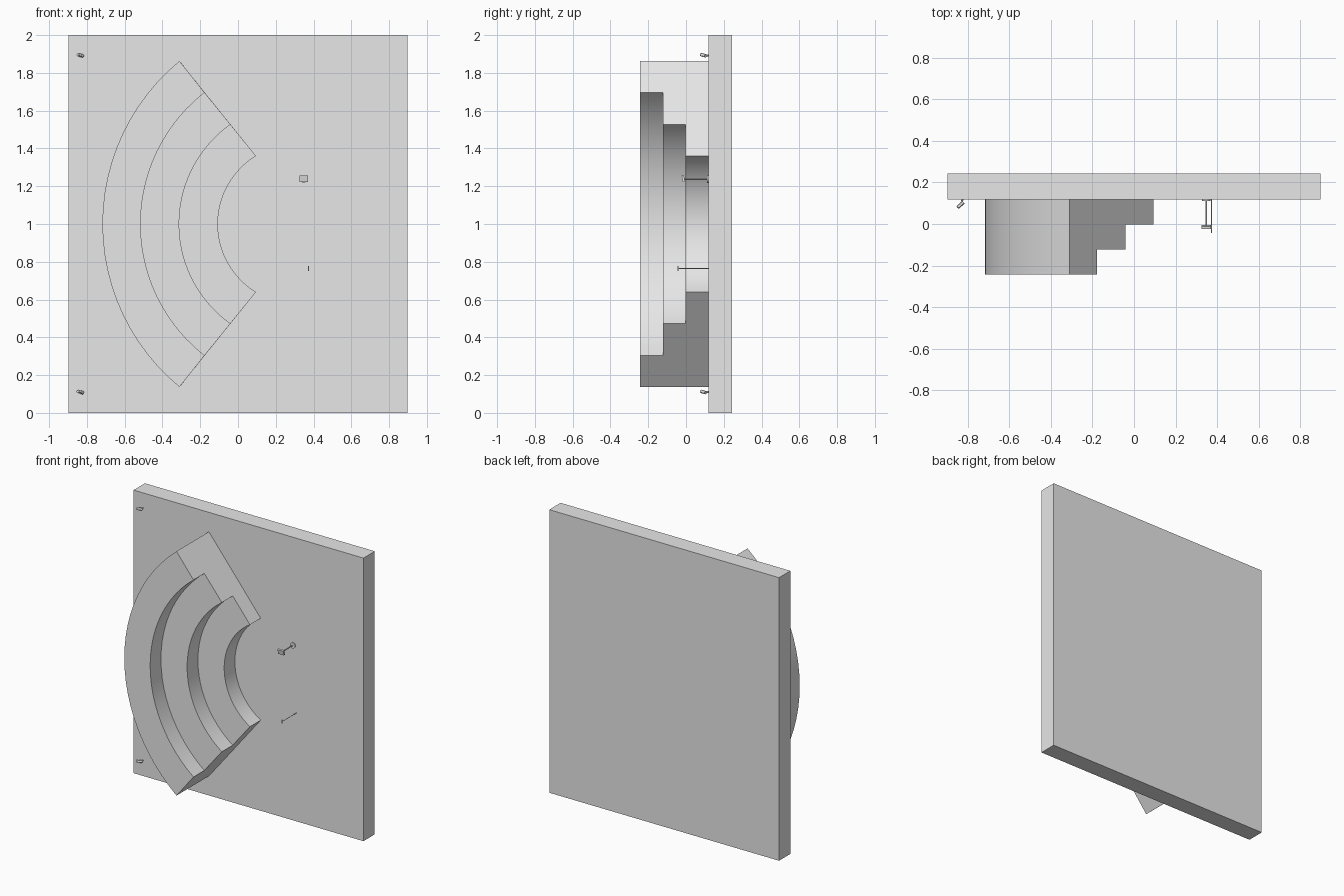
import bpy, bmesh, math
from mathutils import Vector

cube = bpy.data.objects.get("Cube")
if cube:
    bpy.data.objects.remove(cube, do_unlink=True)

GREY = (0.8, 0.8, 0.8, 1.0)
mat = bpy.data.materials.new("light grey")
mat.use_nodes = True
mat.diffuse_color = GREY
mat.node_tree.nodes["Principled BSDF"].inputs["Base Color"].default_value = GREY

FACE = 0.118   # front surface of the slab
BACK = 0.244
MID = 1.0      # height of the mirror line


def finish(name, bm, smooth=False):
    bmesh.ops.recalc_face_normals(bm, faces=bm.faces[:])
    mesh = bpy.data.meshes.new(name)
    bm.to_mesh(mesh)
    bm.free()
    mesh.materials.append(mat)
    obj = bpy.data.objects.new(name, mesh)
    bpy.context.collection.objects.link(obj)
    if smooth:
        bpy.ops.object.select_all(action='DESELECT')
        obj.select_set(True)
        bpy.context.view_layer.objects.active = obj
        bpy.ops.object.shade_smooth_by_angle(angle=math.radians(30))
    return obj


def box(name, centre, size):
    bm = bmesh.new()
    bmesh.ops.create_cube(bm, size=1)
    for v in bm.verts:
        v.co = Vector(a * b for a, b in zip(v.co, size)) + Vector(centre)
    return finish(name, bm)


def rod(name, start, end, radius, sides=12):
    """Cylinder running from start to end."""
    start, end = Vector(start), Vector(end)
    axis = end - start
    bm = bmesh.new()
    bmesh.ops.create_cone(bm, cap_ends=True, segments=sides, radius1=radius,
                          radius2=radius, depth=axis.length)
    turn = axis.to_track_quat('Z', 'Y')
    for v in bm.verts:
        v.co = turn @ v.co + (start + end) / 2
    return finish(name, bm, smooth=sides > 8)


# Slab with a round recess
slab = box("base_slab", (0, (FACE + BACK) / 2, MID), (1.796, BACK - FACE, 2))
PX, PZ, FLOOR = 0.747, 0.763, FACE + 0.05
cutter = rod("recess_cutter", (PX, FACE - 0.1, PZ), (PX, FLOOR, PZ), 0.1455, 48)
cutter.hide_render = True
cut = slab.modifiers.new("recess", 'BOOLEAN')
cut.operation = 'DIFFERENCE'
cut.solver = 'EXACT'
cut.object = cutter
graph = bpy.context.evaluated_depsgraph_get()
carved = bpy.data.meshes.new_from_object(slab.evaluated_get(graph))
slab.modifiers.clear()
slab.data = carved
bpy.data.objects.remove(cutter, do_unlink=True)
rod("recess_pedestal", (PX, FLOOR - 0.03, PZ), (PX, FLOOR + 0.005, PZ), 0.08, 32)

# Three curved tiers, one stepped section swept along four arcs
# Each arc: end x, apex x, half height
ARCS = [(-0.31, -0.718, 0.863), (-0.177, -0.516, 0.696),
        (-0.04, -0.312, 0.527), (0.095, -0.107, 0.36)]
STEPS = [-BACK, -0.123, -0.002]
section = [(0, FACE)]
for i, y in enumerate(STEPS):
    section += [(i, y), (i + 1, y)]
section.append((3, FACE))


def arc_point(i, t):
    end_x, apex, half = ARCS[i]
    sag = end_x - apex
    r = (half ** 2 + sag ** 2) / (2 * sag)
    a = t * math.asin(half / r)
    return apex + r - r * math.cos(a), MID + r * math.sin(a)


SEGS = 24
bm = bmesh.new()
rows = []
for k in range(SEGS + 1):
    row = []
    for i, y in section:
        x, z = arc_point(i, 2 * k / SEGS - 1)
        row.append(bm.verts.new((x, y, z)))
    rows.append(row)
n = len(section)
for a, b in zip(rows, rows[1:]):
    for j in range(n):
        bm.faces.new((a[j], a[(j + 1) % n], b[(j + 1) % n], b[j]))
bm.faces.new(rows[0])
bm.faces.new(rows[-1])
finish("curved_tiers", bm, smooth=True)

# Lectern: foot, post and slanted desk
LX, LZ = 0.348, 1.238
rod("lectern_foot", (LX, FACE, LZ), (LX, FACE - 0.008, LZ), 0.02, 16)
rod("lectern_post", (LX, FACE, LZ), (LX, -0.012, LZ), 0.004, 8)
desk = box("lectern_desk", (0, 0, 0), (0.046, 0.012, 0.034))
desk.location = (LX, -0.014, LZ + 0.002)
desk.rotation_euler = (0.2, 0, 0)

# Thin stand with a short crossbar
SX, SZ = 0.373, 0.765
rod("stand_pole", (SX, FACE, SZ), (SX, -0.044, SZ), 0.002, 8)
box("stand_crossbar", (SX, -0.042, SZ), (0.004, 0.004, 0.026))

# Small tilted lamps in the two right-hand corners
for name, z in (("upper", 1.893), ("lower", 0.11)):
    rod(name + "_lamp_bracket", (-0.825, FACE, z), (-0.832, 0.095, z), 0.005, 8)
    rod(name + "_lamp_body", (-0.848, 0.08, z + 0.004),
        (-0.822, 0.104, z - 0.003), 0.009, 12)
